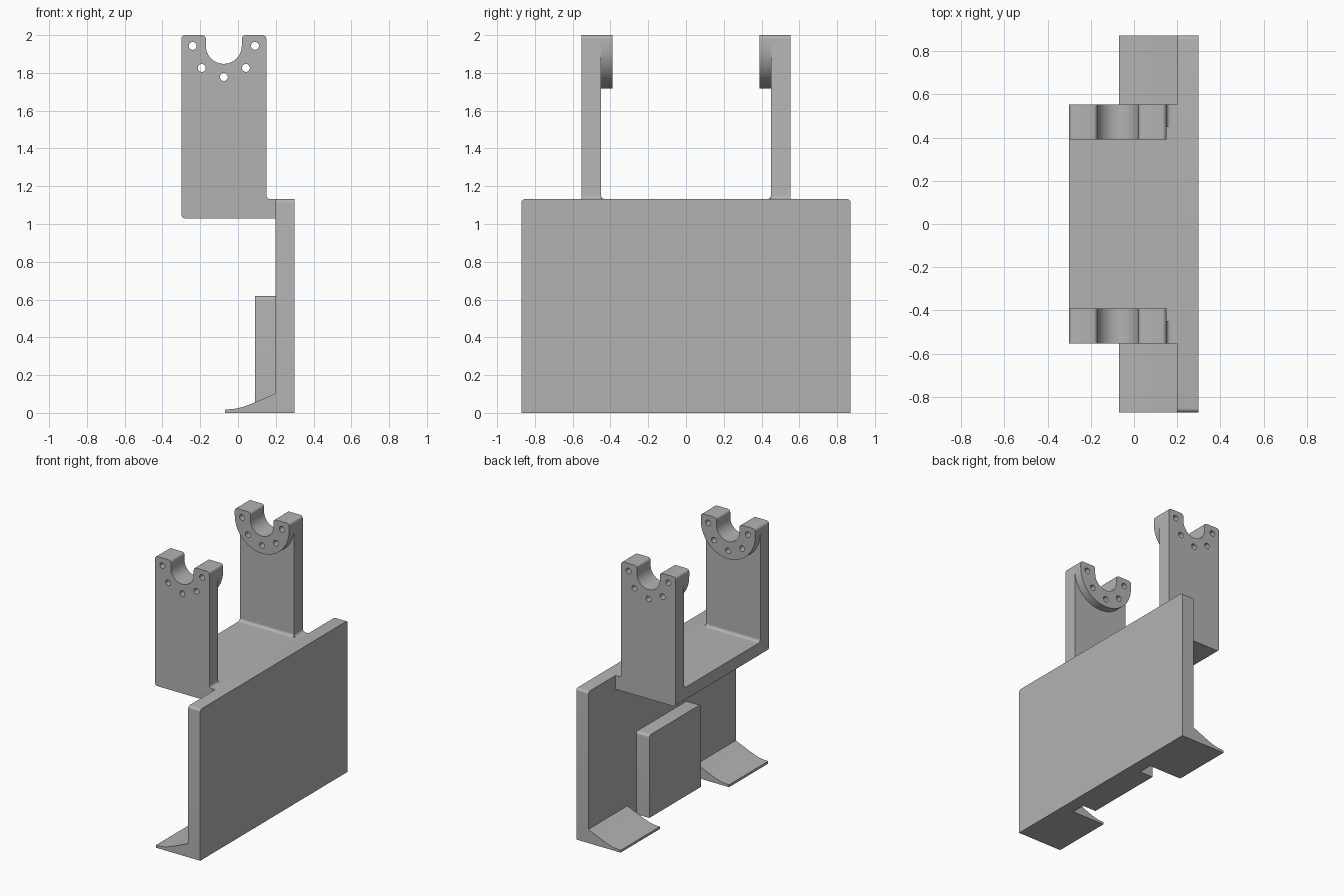
import bpy, bmesh
from math import sin, cos, pi, radians
from mathutils import Matrix, Vector

if "Cube" in bpy.data.objects:
    bpy.data.objects.remove(bpy.data.objects["Cube"], do_unlink=True)

grey = bpy.data.materials.new("plain grey")
grey.use_nodes = True
colour = (0.45, 0.45, 0.45, 1)
grey.diffuse_color = colour
grey.node_tree.nodes["Principled BSDF"].inputs["Base Color"].default_value = colour

# Profile plane to model axes: each takes (u, v, depth)
ALONG_Y = Matrix(((1, 0, 0), (0, 0, 1), (0, 1, 0)))
ALONG_X = Matrix(((0, 0, 1), (1, 0, 0), (0, 1, 0)))


def arc(u, v, r, start, end, steps=24):
    angles = [radians(start + (end - start) * i / steps) for i in range(steps + 1)]
    return [(u + r * cos(a), v + r * sin(a)) for a in angles]


def rounded(points, steps=6):
    """Outline whose points carrying a third value get a corner of that radius."""
    out = []
    for i, p in enumerate(points):
        here = Vector(p[:2])
        if len(p) < 3:
            out.append(tuple(here))
            continue
        a = (Vector(points[i - 1][:2]) - here).normalized()
        b = (Vector(points[(i + 1) % len(points)][:2]) - here).normalized()
        centre = here + (a + b) * p[2]
        for k in range(steps + 1):
            t = k / steps * pi / 2
            out.append(tuple(centre - b * p[2] * cos(t) - a * p[2] * sin(t)))
    return out


def extrude(name, outlines, low, high, axis):
    """Solid from a filled outline; any further outlines become holes."""
    curve = bpy.data.curves.new(name, 'CURVE')
    curve.dimensions = '2D'
    curve.fill_mode = 'BOTH'
    curve.extrude = (high - low) / 2
    for outline in outlines:
        spline = curve.splines.new('POLY')
        spline.points.add(len(outline) - 1)
        for point, (u, v) in zip(spline.points, outline):
            point.co = (u, v, 0, 1)
        spline.use_cyclic_u = True
    helper = bpy.data.objects.new(name + " outline", curve)
    bpy.context.collection.objects.link(helper)
    evaluated = helper.evaluated_get(bpy.context.evaluated_depsgraph_get())
    mesh = bpy.data.meshes.new_from_object(evaluated)
    bpy.data.objects.remove(helper, do_unlink=True)

    bm = bmesh.new()
    bm.from_mesh(mesh)
    bmesh.ops.remove_doubles(bm, verts=bm.verts, dist=1e-5)
    for v in bm.verts:
        v.co = axis @ (v.co + Vector((0, 0, (low + high) / 2)))
    bmesh.ops.recalc_face_normals(bm, faces=bm.faces)
    bm.to_mesh(mesh)
    bm.free()
    mesh.materials.clear()
    mesh.materials.append(grey)
    obj = bpy.data.objects.new(name, mesh)
    bpy.context.collection.objects.link(obj)
    bpy.ops.object.select_all(action='DESELECT')
    obj.select_set(True)
    bpy.context.view_layer.objects.active = obj
    bpy.ops.object.shade_smooth_by_angle(angle=radians(30))
    return obj


# Back plate with rounded top corners
extrude("back_plate", [rounded([(-.872, 0), (.872, 0), (.872, 1.132, .02), (-.872, 1.132, .02)])],
        .198, .298, ALONG_X)

# Shelf between the arms
extrude("shelf", [rounded([(-.3, 1.03, .02), (.198, 1.03), (.198, 1.132), (-.3, 1.132)])],
        -.45, .45, ALONG_Y)

# Saddle shared by arms and bosses: open slot ringed by bolt holes
CU, CV = -.075, 1.943
LEFT, RIGHT, R = -.3, .15, .225
slot = [(CU - .095, 2, .02)] + arc(CU, CV, .095, 180, 360) + [(CU + .095, 2, .02)]
crown = [(LEFT, 2, .02)] + slot + [(RIGHT, 2, .02)]
holes = [arc(*c, .021, 0, 345, 23) for c in arc(CU, CV, .165, 180, 360, 4)]

arm = rounded(crown + [(RIGHT, 1.132, .02), (.198, 1.132), (.198, 1.03), (LEFT, 1.03, .02)])
boss = rounded(crown + arc(CU, CV, R, 0, -180, 36))
lip = [(-.07, 0), (.198, 0), (.198, .102), (.08, .052), (.03, .033), (0, .025), (-.03, .02), (-.07, .018)]

for side, s in (("left", 1), ("right", -1)):
    def span(a, b):
        return sorted((s * a, s * b))
    extrude("arm_" + side, [arm] + holes, *span(.45, .552), ALONG_Y)
    extrude("boss_" + side, [boss] + holes, *span(.39, .45), ALONG_Y)
    extrude("lip_" + side, [lip], *span(.41, .872), ALONG_Y)
    # Concave fillet where arm meets shelf
    fillet = [(s * .45, 1.132)] + [(s * u, v) for u, v in arc(.43, 1.152, .02, -90, 0, 6)]
    extrude("fillet_" + side, [fillet], LEFT, RIGHT, ALONG_X)

# Spacer block with rounded top corners
extrude("spacer_block", [rounded([(-.305, 0), (.305, 0), (.305, .618, .02), (-.305, .618, .02)])],
        .09, .198, ALONG_X)
